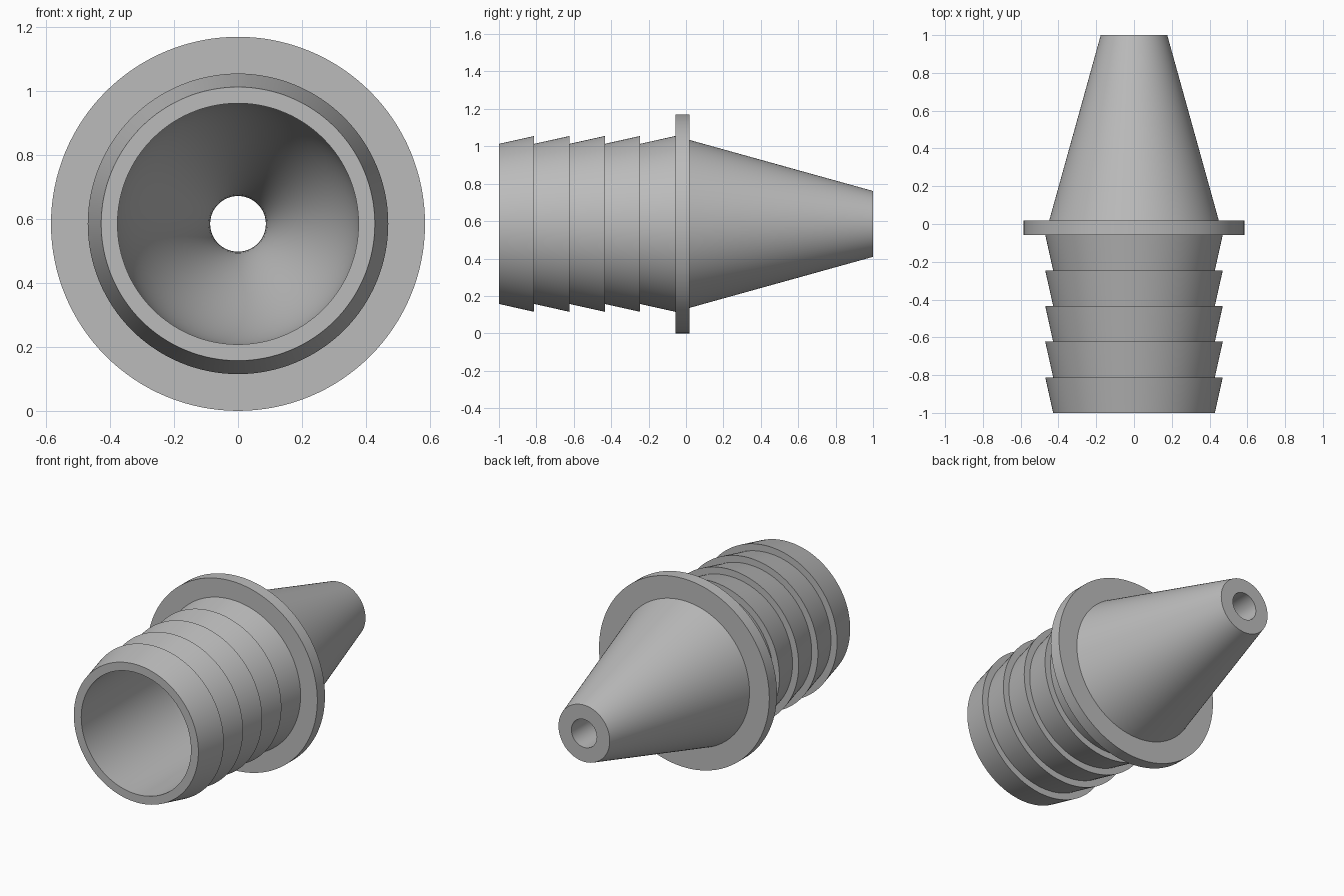
import bpy
import bmesh
import math

cube = bpy.data.objects.get("Cube")
if cube:
    bpy.data.objects.remove(cube)

SEGMENTS = 128
AXIS_Z = 0.585
BARBS = 5
FLANGE_FRONT, FLANGE_BACK = -0.057, 0.018

# Barbed hose end: each barb flares backwards, then steps in
profile = []
pitch = (FLANGE_FRONT + 1) / BARBS
for i in range(BARBS):
    start = -1 + i * pitch
    profile += [(0.428, start), (0.47, start + pitch)]

# Flange, then the tapered nozzle
profile += [(AXIS_Z, FLANGE_FRONT), (AXIS_Z, FLANGE_BACK),
            (0.449, FLANGE_BACK), (0.176, 1.0)]

# Bore: narrow outlet, smooth S-shaped throat, wide straight inlet
BORE_IN, BORE_OUT = 0.377, 0.087
THROAT_FRONT, THROAT_BACK = -0.2, 0.85
STEPS = 24
profile.append((BORE_OUT, 1.0))
for i in range(STEPS + 1):
    t = i / STEPS
    radius = BORE_OUT + (BORE_IN - BORE_OUT) * (1 - math.cos(math.pi * t)) / 2
    profile.append((radius, THROAT_BACK + (THROAT_FRONT - THROAT_BACK) * t))
profile.append((BORE_IN, -1.0))

# Turn the closed profile around the y axis
bm = bmesh.new()
rings = []
for radius, y in profile:
    rings.append([bm.verts.new((radius * math.sin(a), y, AXIS_Z + radius * math.cos(a)))
                  for a in (2 * math.pi * k / SEGMENTS for k in range(SEGMENTS))])
for i, ring in enumerate(rings):
    following = rings[(i + 1) % len(rings)]
    for k in range(SEGMENTS):
        n = (k + 1) % SEGMENTS
        bm.faces.new((ring[k], ring[n], following[n], following[k]))
bmesh.ops.recalc_face_normals(bm, faces=bm.faces)
mesh = bpy.data.meshes.new("hose_fitting")
bm.to_mesh(mesh)
bm.free()

fitting = bpy.data.objects.new("hose_fitting", mesh)
bpy.context.collection.objects.link(fitting)

# Plain grey plastic
grey = bpy.data.materials.new("plain_grey")
grey.use_nodes = True
colour = (0.5, 0.5, 0.5, 1)
grey.diffuse_color = colour
grey.node_tree.nodes["Principled BSDF"].inputs["Base Color"].default_value = colour
mesh.materials.append(grey)

# Smooth round surfaces with crisp edges
bpy.ops.object.select_all(action="DESELECT")
fitting.select_set(True)
bpy.context.view_layer.objects.active = fitting
bpy.ops.object.shade_smooth_by_angle(angle=math.radians(30))
